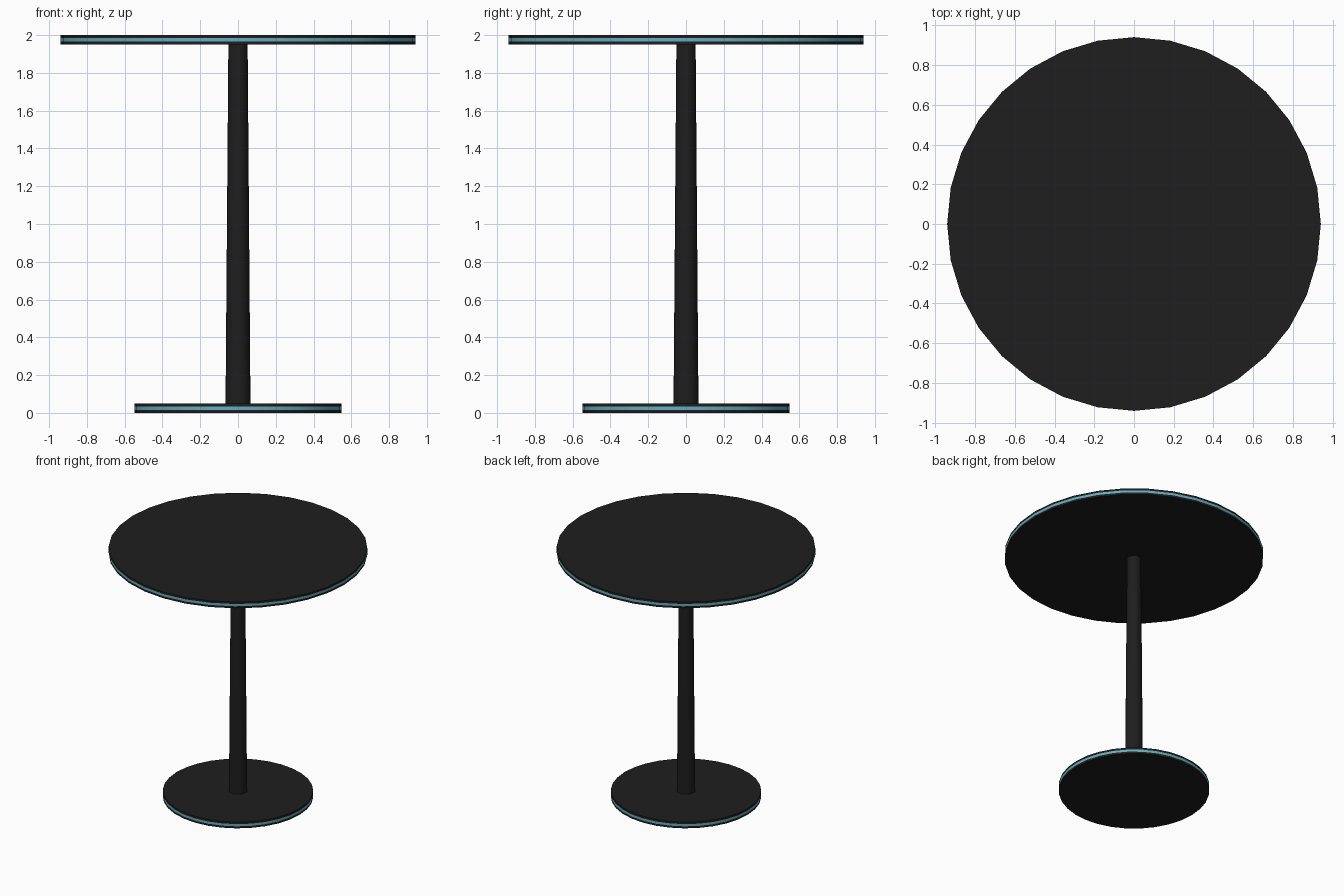
import bpy, bmesh, math

if "Cube" in bpy.data.objects:
    bpy.data.objects.remove(bpy.data.objects["Cube"])

SIDES = 32


def material(name, rgb):
    m = bpy.data.materials.new(name)
    m.diffuse_color = (*rgb, 1)
    m.use_nodes = True
    m.node_tree.nodes["Principled BSDF"].inputs["Base Color"].default_value = m.diffuse_color
    return m


black = material("matte_black", (0.013, 0.013, 0.013))
blue = material("blue_trim", (0.13, 0.42, 0.52))


def turned(name, rings, band=None):
    """Closed solid from (radius, z) rings; side number `band` is blue."""
    bm = bmesh.new()
    loops = []
    for r, z in rings:
        loops.append([bm.verts.new((r * math.cos(2 * math.pi * i / SIDES),
                                    r * math.sin(2 * math.pi * i / SIDES), z))
                      for i in range(SIDES)])
    for k, (lo, hi) in enumerate(zip(loops, loops[1:])):
        for i in range(SIDES):
            j = (i + 1) % SIDES
            f = bm.faces.new((lo[i], lo[j], hi[j], hi[i]))
            f.material_index = 1 if k == band else 0
    bm.faces.new(loops[0][::-1])
    bm.faces.new(loops[-1])
    mesh = bpy.data.meshes.new(name)
    bm.to_mesh(mesh)
    bm.free()
    mesh.materials.append(black)
    mesh.materials.append(blue)
    ob = bpy.data.objects.new(name, mesh)
    bpy.context.collection.objects.link(ob)
    bpy.ops.object.select_all(action='DESELECT')
    ob.select_set(True)
    bpy.context.view_layer.objects.active = ob
    bpy.ops.object.shade_smooth_by_angle(angle=math.radians(30))
    return ob


def disc(name, r, z):
    """Thin plate with a blue stripe round its rim."""
    return turned(name, [(r, z), (r, z + 0.016), (r, z + 0.034), (r, z + 0.05)], band=1)


# Round plates and the tapered post between them
disc("base_plate", 0.547, 0.0)
disc("table_top", 0.941, 1.95)
turned("post", [(0.066, 0.05), (0.051, 1.95)])
